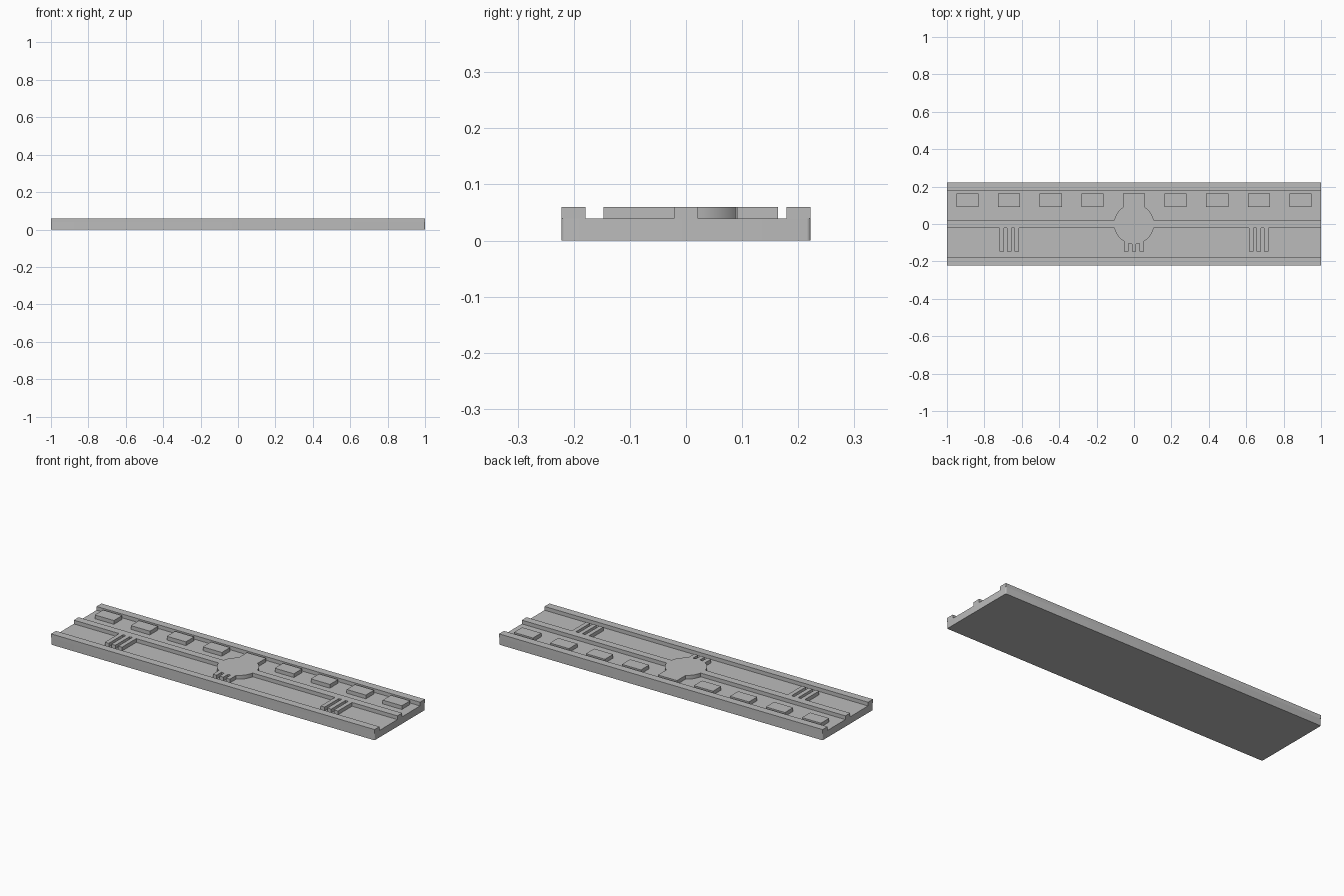
import bpy, bmesh, math

cube = bpy.data.objects.get("Cube")
if cube:
    bpy.data.objects.remove(cube)

grey = bpy.data.materials.new("mid_grey")
grey.use_nodes = True
colour = (0.5, 0.5, 0.5, 1)
grey.diffuse_color = colour
grey.node_tree.nodes["Principled BSDF"].inputs["Base Color"].default_value = colour

BASE_TOP, TOP = 0.039, 0.06
HALF_Y = 0.222


def slab(name, outline, z0, z1):
    """Extrude a counter-clockwise outline from z0 to z1."""
    bm = bmesh.new()
    face = bm.faces.new([bm.verts.new((x, y, z0)) for x, y in outline])
    ext = bmesh.ops.extrude_face_region(bm, geom=[face])
    for v in ext["geom"]:
        if isinstance(v, bmesh.types.BMVert):
            v.co.z = z1
    bmesh.ops.recalc_face_normals(bm, faces=bm.faces)
    mesh = bpy.data.meshes.new(name)
    bm.to_mesh(mesh)
    bm.free()
    mesh.materials.append(grey)
    obj = bpy.data.objects.new(name, mesh)
    bpy.context.collection.objects.link(obj)
    bpy.ops.object.select_all(action="DESELECT")
    obj.select_set(True)
    bpy.context.view_layer.objects.active = obj
    bpy.ops.object.shade_smooth_by_angle(angle=math.radians(30))
    return obj


def rect(x0, x1, y0, y1):
    return [(x0, y0), (x1, y0), (x1, y1), (x0, y1)]


def arc(cx, cy, r, a0, a1, n):
    return [(cx + r * math.cos(a0 + (a1 - a0) * i / n),
             cy + r * math.sin(a0 + (a1 - a0) * i / n)) for i in range(n + 1)]


# Base plate with small rounded corners
r = 0.007
base = []
for i, (sx, sy) in enumerate([(-1, -1), (1, -1), (1, 1), (-1, 1)]):
    start = math.pi + i * math.pi / 2
    base += arc(sx * (1 - r), sy * (HALF_Y - r), r, start, start + math.pi / 2, 6)
slab("base_plate", base, 0, BASE_TOP)

# Edge rails
slab("front_rail", rect(-1, 1, -HALF_Y, -0.179), BASE_TOP, TOP)
slab("back_rail", rect(-1, 1, 0.179, HALF_Y), BASE_TOP, TOP)

# Row of raised blocks; the middle one belongs to the centre relief
BLOCK_W, BLOCK_BACK, PITCH = 0.059, 0.164, 0.2225
for i in range(-4, 5):
    if i:
        x = i * PITCH
        slab(f"block_{i + 5}", rect(x - BLOCK_W, x + BLOCK_W, 0.091, BLOCK_BACK),
             BASE_TOP, TOP)

# Centre relief: strip, round boss, middle block and three combs in one outline
STRIP, BOSS, TIP = 0.021, 0.107, -0.147
TOOTH, GAP, COMB = 0.012, 0.041, 0.667


def comb(cx, root):
    """Three teeth, left to right, hanging from the height root(x)."""
    pts = []
    for k in (-1, 0, 1):
        a, b = cx + k * GAP - TOOTH, cx + k * GAP + TOOTH
        pts += [(a, root(a)), (a, TIP), (b, TIP), (b, root(b))]
    return pts


def strip_edge(x):
    return -STRIP


def boss_edge(x):
    return -math.sqrt(BOSS ** 2 - x ** 2)


low = math.asin(STRIP / BOSS)
tooth_angle = math.acos((GAP + TOOTH) / BOSS)
block_angle = math.acos(BLOCK_W / BOSS)
outline = [(-1, -STRIP)] + comb(-COMB, strip_edge)
outline += arc(0, 0, BOSS, math.pi + low, math.pi + tooth_angle, 10)[:-1]
outline += comb(0, boss_edge)
outline += arc(0, 0, BOSS, -tooth_angle, -low, 10)[1:]
outline += comb(COMB, strip_edge) + [(1, -STRIP), (1, STRIP)]
outline += arc(0, 0, BOSS, low, block_angle, 10)
outline += [(BLOCK_W, BLOCK_BACK), (-BLOCK_W, BLOCK_BACK)]
outline += arc(0, 0, BOSS, math.pi - block_angle, math.pi - low, 10)
outline += [(-1, STRIP)]
slab("centre_relief", outline, BASE_TOP, TOP)
